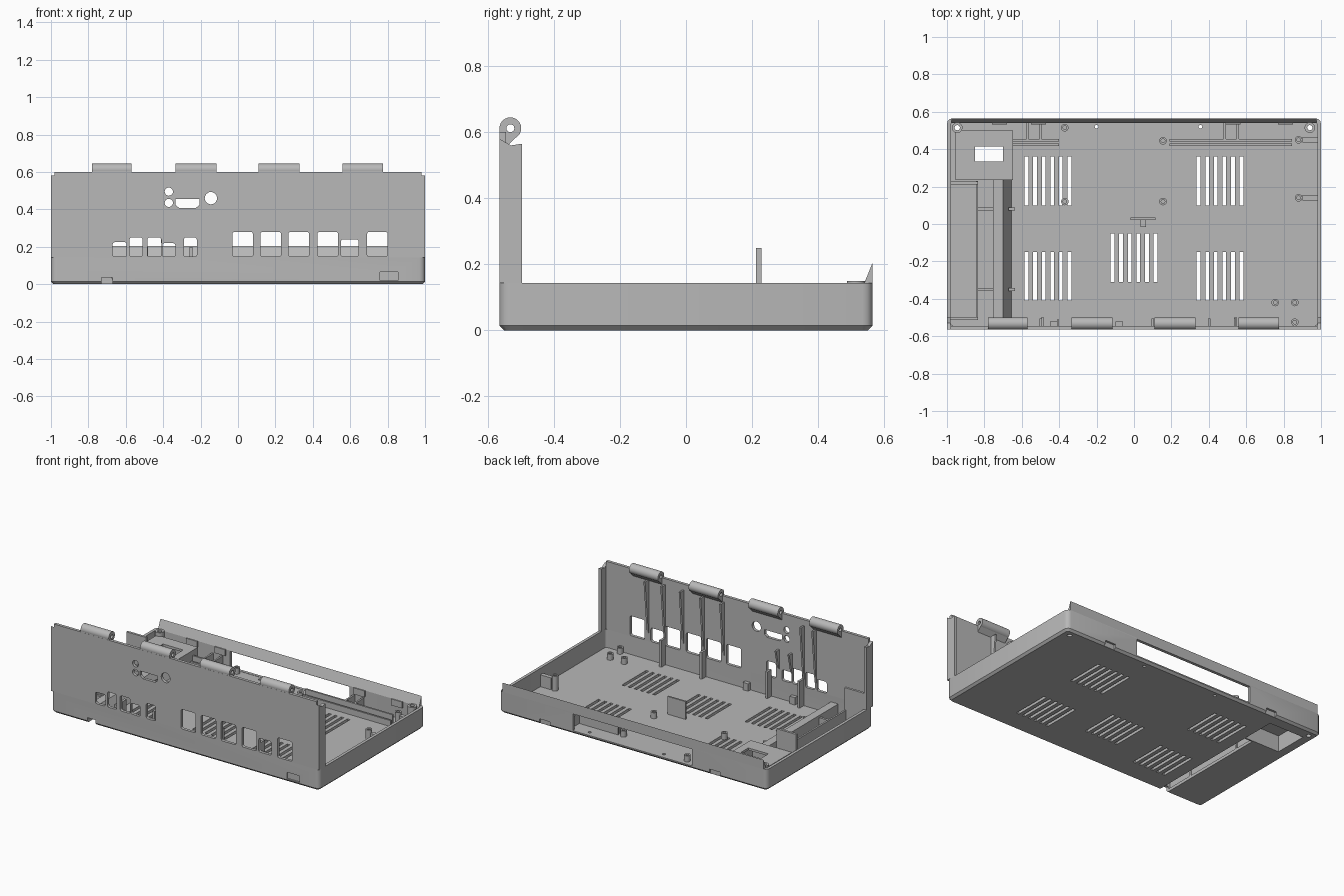
import bpy, bmesh, math
from mathutils import Matrix, Vector

old = bpy.data.objects.get("Cube")
if old:
    bpy.data.objects.remove(old, do_unlink=True)

GREY = (0.48, 0.48, 0.48, 1)
mat = bpy.data.materials.new("plain_grey")
mat.use_nodes = True
mat.diffuse_color = GREY
mat.node_tree.nodes["Principled BSDF"].inputs["Base Color"].default_value = GREY


def box(bm, x0, x1, y0, y1, z0, z1):
    m = Matrix.Translation(((x0 + x1) / 2, (y0 + y1) / 2, (z0 + z1) / 2))
    m = m @ Matrix.Diagonal((x1 - x0, y1 - y0, z1 - z0, 1))
    return bmesh.ops.create_cube(bm, size=1, matrix=m)["verts"]


def round_box(bm, axis, r, *dims):
    """Box whose edges along one axis are rounded."""
    verts = box(bm, *dims)
    edges = {e for v in verts for e in v.link_edges}
    edges = [e for e in edges
             if abs((e.verts[0].co - e.verts[1].co).normalized()[axis]) > 0.9]
    bmesh.ops.bevel(bm, geom=edges, offset=r, segments=3, profile=0.5, affect='EDGES')


def cyl(bm, axis, centre, r, length, r2=None):
    rot = {0: Matrix.Rotation(math.pi / 2, 4, 'Y'),
           1: Matrix.Rotation(math.pi / 2, 4, 'X'), 2: Matrix()}[axis]
    bmesh.ops.create_cone(bm, cap_ends=True, segments=24, radius1=r, radius2=r2 or r,
                          depth=length, matrix=Matrix.Translation(centre) @ rot)


def prism(bm, axis, pts, a, b):
    """Outline in the two other axes, extruded along one axis."""
    def place(p, t):
        c = list(p)
        c.insert(axis, t)
        return bm.verts.new(c)
    f = bm.faces.new([place(p, a) for p in pts])
    new = bmesh.ops.extrude_face_region(bm, geom=[f])["geom"]
    step = Vector((0, 0, 0))
    step[axis] = b - a
    bmesh.ops.translate(bm, vec=step, verts=[v for v in new if isinstance(v, bmesh.types.BMVert)])


def finish(name, bm):
    bmesh.ops.recalc_face_normals(bm, faces=bm.faces)
    me = bpy.data.meshes.new(name)
    bm.to_mesh(me)
    bm.free()
    me.materials.append(mat)
    ob = bpy.data.objects.new(name, me)
    bpy.context.collection.objects.link(ob)
    return ob


def activate(ob):
    bpy.ops.object.select_all(action='DESELECT')
    ob.select_set(True)
    bpy.context.view_layer.objects.active = ob


def cut(ob, bm):
    tool = finish("cutter", bm)
    tool.hide_render = True
    mod = ob.modifiers.new("cut", 'BOOLEAN')
    mod.operation, mod.solver, mod.object = 'DIFFERENCE', 'EXACT', tool
    activate(ob)
    bpy.ops.object.modifier_apply(modifier=mod.name)
    bpy.data.objects.remove(tool, do_unlink=True)


# Tray: rounded box with chamfered bottom, hollowed out
bm = bmesh.new()
round_box(bm, 2, 0.03, -1, 1, -0.565, 0.565, 0, 0.143)
low = [e for e in bm.edges if all(v.co.z < 0.001 for v in e.verts)]
bmesh.ops.bevel(bm, geom=low, offset=0.014, segments=1, affect='EDGES')
tray = finish("tray", bm)
bm = bmesh.new()
round_box(bm, 2, 0.015, -0.98, 0.98, -0.545, 0.545, 0.02, 0.3)
cut(tray, bm)

# Vents, bay, groove, rear opening, latch notches and screw holes
bm = bmesh.new()
for cx, cy in [(-0.46, 0.23), (-0.46, -0.28), (0.46, 0.23), (0.46, -0.28), (0, -0.18)]:
    for i in range(6):
        x = cx + (i - 2.5) * 0.046
        box(bm, x - 0.01, x + 0.01, cy - 0.13, cy + 0.13, -0.1, 0.1)
box(bm, -0.93, -0.67, 0.25, 0.48, -0.1, 0.1)
box(bm, -0.73, -0.67, -0.6, 0.24, -0.1, 0.035)
box(bm, -0.44, 0.45, 0.53, 0.6, 0.022, 0.135)
box(bm, 0.76, 0.855, -0.6, -0.555, 0.02, 0.065)
for x in (-0.61, 0.66):
    box(bm, x - 0.04, x + 0.04, 0.552, 0.6, -0.1, 0.035)
for x in (-0.945, 0.94):
    cyl(bm, 2, (x, 0.515, 0), 0.015, 0.2)
for x, y in [(-0.2, 0.52), (0.355, 0.52)]:
    cyl(bm, 2, (x, y, 0), 0.01, 0.2)
cut(tray, bm)

# Sloped lip along the back
bm = bmesh.new()
prism(bm, 0, [(0.54, 0.143), (0.565, 0.143), (0.565, 0.205)], -0.975, 0.975)
finish("back_lip", bm)

# Tall connector wall with its port openings
bm = bmesh.new()
box(bm, -0.98, 0.98, -0.565, -0.545, 0.143, 0.6)
wall = finish("front_wall", bm)
bm = bmesh.new()
ports = [(-0.67, -0.595, 0.225), (-0.58, -0.51, 0.25), (-0.485, -0.41, 0.25),
         (-0.405, -0.335, 0.22), (-0.29, -0.22, 0.25), (-0.03, 0.08, 0.28),
         (0.12, 0.23, 0.28), (0.27, 0.38, 0.28), (0.425, 0.535, 0.28),
         (0.55, 0.645, 0.24), (0.69, 0.8, 0.28)]
for x0, x1, top in ports:
    round_box(bm, 1, 0.012, x0, x1, -0.6, -0.5, 0.147, top)
for x, z, r in [(-0.37, 0.495, 0.022), (-0.37, 0.435, 0.022), (-0.145, 0.46, 0.033)]:
    cyl(bm, 1, (x, -0.555, z), r, 0.1)
prism(bm, 1, [(-0.335, 0.455), (-0.335, 0.425), (-0.315, 0.408),
              (-0.225, 0.408), (-0.205, 0.425), (-0.205, 0.455)], -0.6, -0.5)
cut(wall, bm)

# Side returns of the tall wall
bm = bmesh.new()
for s in (-1, 1):
    x0, x1 = sorted((s * 0.98, s))
    prism(bm, 0, [(-0.565, 0.143), (-0.497, 0.143), (-0.497, 0.565),
                  (-0.53, 0.56), (-0.565, 0.58)], x0, x1)
finish("wall_returns", bm)

# Hinge barrels and their arms
HINGES = [(-0.78, -0.57), (-0.335, -0.115), (0.11, 0.33), (0.56, 0.775)]
bm = bmesh.new()
for a, b in HINGES:
    cyl(bm, 0, ((a + b) / 2, -0.532, 0.612), 0.033, b - a)
barrels = finish("hinge_barrels", bm)
bm = bmesh.new()
cyl(bm, 0, (0, -0.532, 0.612), 0.012, 3)
cut(barrels, bm)
bm = bmesh.new()
for a, b in HINGES:
    prism(bm, 0, [(-0.565, 0.57), (-0.564, 0.612), (-0.547, 0.6),
                  (-0.515, 0.585), (-0.545, 0.555)], a, b)
finish("hinge_arms", bm)

# Wall stiffeners: tapered ribs, short ribs and floor gussets
bm = bmesh.new()
for x in (0.665, 0.54, 0.402, 0.25, 0.1, -0.498, -0.588):
    prism(bm, 0, [(-0.546, 0.2), (-0.54, 0.2), (-0.505, 0.56), (-0.546, 0.56)],
          x - 0.006, x + 0.006)
for x in (-0.31, -0.407):
    prism(bm, 0, [(-0.546, 0.22), (-0.54, 0.22), (-0.51, 0.35), (-0.546, 0.35)],
          x - 0.006, x + 0.006)
for x in (-0.49, -0.25, 0.24, 0.542):
    box(bm, x - 0.008, x + 0.008, -0.546, -0.5, 0.018, 0.2)
for x in (-0.43, -0.08):
    box(bm, x - 0.02, x + 0.02, -0.546, -0.52, 0.018, 0.07)
finish("wall_ribs", bm)

# Screw bosses
bosses = [(-0.37, 0.515, 0.06), (0.155, 0.445, 0.06), (-0.37, 0.12, 0.06),
          (0.155, 0.12, 0.06), (0.88, 0.45, 0.12), (0.88, 0.14, 0.12),
          (0.755, -0.42, 0.06), (0.86, -0.42, 0.06), (0.86, -0.525, 0.06),
          (-0.945, 0.515, 0.15), (0.94, 0.515, 0.15)]
bm = bmesh.new()
drill = bmesh.new()
for x, y, top in bosses:
    r = 0.028 if top > 0.14 else 0.02
    cyl(bm, 2, (x, y, (top + 0.018) / 2), r, top - 0.018)
    cyl(drill, 2, (x, y, top), r * 0.5, top * 1.4 if r < 0.025 else 0.4)
cut(finish("screw_bosses", bm), drill)

# Boss braces, guide rails and their webs
bm = bmesh.new()
for y in (0.45, 0.14):
    box(bm, 0.9, 0.982, y - 0.014, y + 0.014, 0.018, 0.1)
for a, b in [(-0.65, -0.4), (0.19, 0.845)]:
    box(bm, a, b, 0.418, 0.43, 0.018, 0.06)
    box(bm, a, b, 0.442, 0.454, 0.018, 0.09)
for x in (-0.57, -0.5, 0.485, 0.555):
    box(bm, x - 0.006, x + 0.006, 0.45, 0.546, 0.018, 0.09)
for x in (-0.72, -0.51, 0.53, 0.81):
    box(bm, x - 0.04, x + 0.04, 0.533, 0.546, 0.1, 0.143)
finish("guide_rails", bm)

# Upright tab in the middle of the floor
bm = bmesh.new()
box(bm, -0.02, 0.115, 0.022, 0.034, 0.018, 0.14)
box(bm, 0.035, 0.065, -0.015, 0.022, 0.018, 0.1)
finish("centre_tab", bm)

# Bay cover with a window
bm = bmesh.new()
box(bm, -0.955, -0.648, 0.235, 0.5, 0.018, 0.125)
bay = finish("bay_cover", bm)
bm = bmesh.new()
box(bm, -0.93, -0.67, 0.25, 0.48, -0.1, 0.11)
cut(bay, bm)
bm = bmesh.new()
box(bm, -0.85, -0.7, 0.335, 0.415, 0.08, 0.2)
cut(bay, bm)

# Cable channel along the side, with end plates and clips
bm = bmesh.new()
prism(bm, 0 + 1, [(-0.755, 0.018), (-0.755, 0.1), (-0.7, 0.1), (-0.655, 0.018),
                  (-0.668, 0.018), (-0.705, 0.087), (-0.742, 0.087), (-0.742, 0.018)],
      -0.546, 0.236)
box(bm, -0.846, -0.834, -0.5, 0.23, 0.018, 0.1)
for y in (-0.506, 0.22):
    box(bm, -0.982, -0.834, y - 0.008, y + 0.008, 0.018, 0.25)
for y in (-0.35, 0.08):
    box(bm, -0.834, -0.735, y - 0.008, y + 0.008, 0.018, 0.085)
    box(bm, -0.67, -0.635, y - 0.008, y + 0.008, 0.018, 0.06)
finish("cable_channel", bm)

# Smooth the round parts, keep the edges crisp
for ob in list(bpy.context.collection.objects):
    if ob.type == 'MESH' and ob.data.materials and ob.data.materials[0] == mat:
        activate(ob)
        bpy.ops.object.shade_smooth_by_angle(angle=math.radians(30))
